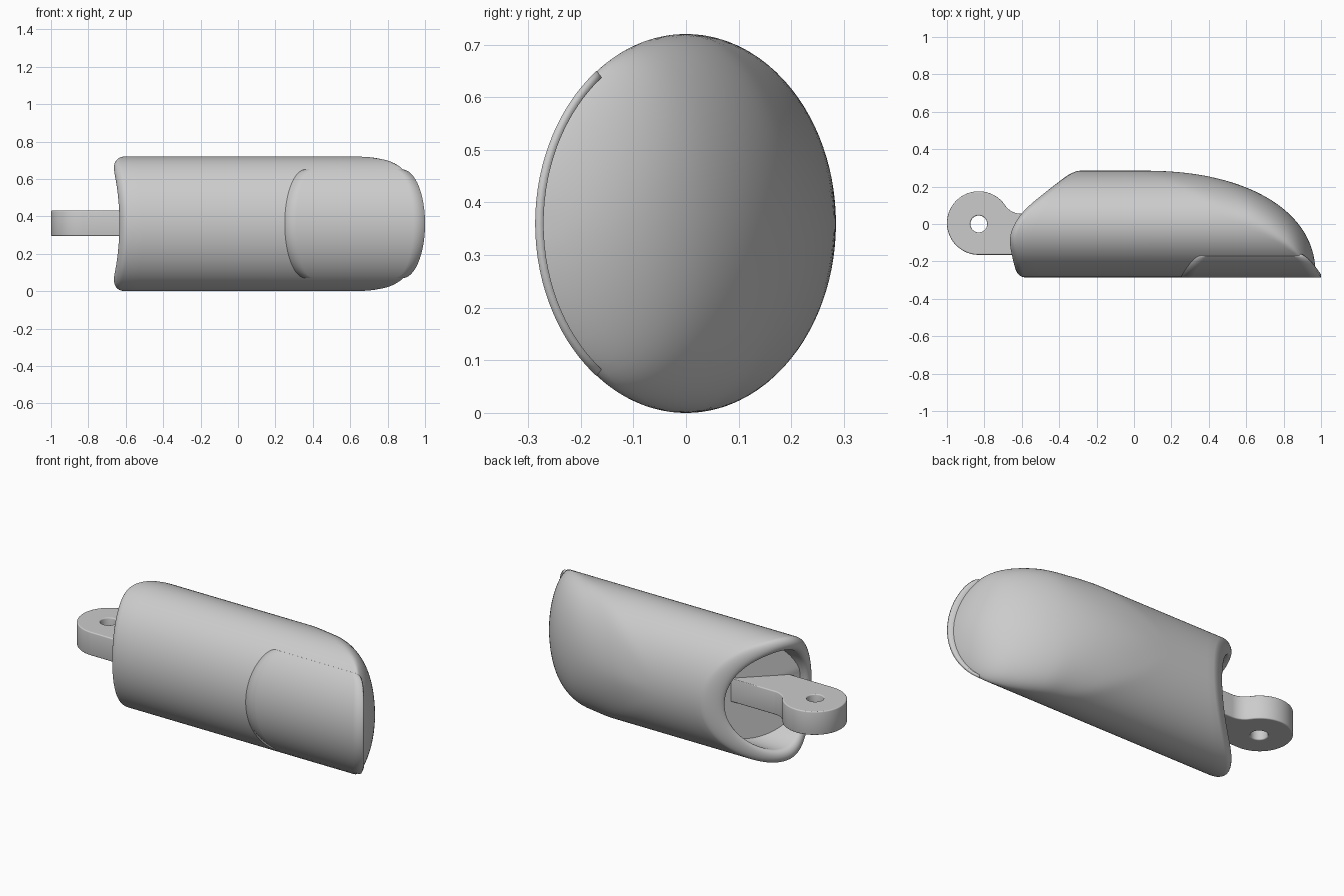
import bpy, bmesh, math
from mathutils import Vector

if "Cube" in bpy.data.objects:
    bpy.data.objects.remove(bpy.data.objects["Cube"], do_unlink=True)

B, A, ZC = 0.285, 0.36, 0.36      # half depth, half height, centre height
HALF = 48                         # segments per half section

grey = bpy.data.materials.new("plain_grey")
grey.use_nodes = True
grey.diffuse_color = (0.6, 0.6, 0.6, 1)
grey.node_tree.nodes["Principled BSDF"].inputs["Base Color"].default_value = (0.6, 0.6, 0.6, 1)


def smooth_curve(pts):
    """Smooth function through a few (input, output) points."""
    n = len(pts)
    slope = []
    for i in range(n):
        a, b = pts[max(i - 1, 0)], pts[min(i + 1, n - 1)]
        slope.append((b[1] - a[1]) / (b[0] - a[0]))

    def f(x):
        x = min(max(x, pts[0][0]), pts[-1][0])
        i = max(k for k in range(n - 1) if pts[k][0] <= x)
        (x0, y0), (x1, y1) = pts[i], pts[i + 1]
        w = x1 - x0
        u = (x - x0) / w
        return (y0 * (1 + 2 * u) * (1 - u) ** 2 + slope[i] * w * u * (1 - u) ** 2
                + y1 * u * u * (3 - 2 * u) + slope[i + 1] * w * u * u * (u - 1))
    return f


# Slanted base edge, and the line where the pad leaves the straight tube
base_edge = smooth_curve([(-0.285, -0.62), (-0.2, -0.645), (-0.1, -0.663), (-0.03, -0.652),
                          (0.05, -0.605), (0.12, -0.535), (0.285, -0.325)])
seam = smooth_curve([(0.05, 0.285), (0.22, 0.215), (0.33, 0.155), (0.43, 0.085), (0.52, 0.03),
                     (0.66, -0.02), (0.78, -0.085), (0.87, -0.155), (0.97, -0.284)])
X0, X1 = 0.05, 0.97


def pad_top(x):
    u = min((x - X0) / (X1 - X0), 1)
    return -0.27 + 0.555 * (1 - u ** 2.2) ** (1 / 2.2)


def resample(pts, n):
    """Even spacing along a polyline."""
    d = [0]
    for p, q in zip(pts, pts[1:]):
        d.append(d[-1] + (q - p).length)
    out, k = [], 0
    for i in range(n + 1):
        t = d[-1] * i / n
        while k < len(pts) - 2 and d[k + 1] < t:
            k += 1
        out.append(pts[k].lerp(pts[k + 1], (t - d[k]) / max(d[k + 1] - d[k], 1e-9)))
    return out


def section(x):
    """Closed (y, z) loop: tube wall in front, rounded pad behind."""
    if x <= X0:
        half = [Vector((-B * math.cos(math.pi * i / 200), A * math.sin(math.pi * i / 200)))
                for i in range(201)]
    else:
        t = pad_top(x)
        s = min(seam(x), t - 0.002)
        end = math.acos(-s / B)
        half = [Vector((-B * math.cos(end * i / 150), A * math.sin(end * i / 150)))
                for i in range(151)]
        p0, p3 = half[-1], Vector((t, 0))
        zq = (1 - s * t / B ** 2) * A ** 2 / p0.y if s > 0 else p0.y
        q = Vector((t, zq))
        p1, p2 = p0.lerp(q, 0.55), p3.lerp(q, 0.55)
        for i in range(1, 101):
            u = i / 100
            half.append(p0 * (1 - u) ** 3 + p1 * 3 * u * (1 - u) ** 2
                        + p2 * 3 * u * u * (1 - u) + p3 * u ** 3)
    half = resample(half, HALF)
    return half + [Vector((p.x, -p.y)) for p in half[-2:0:-1]]


def finish(obj, angle):
    obj.data.materials.clear()
    obj.data.materials.append(grey)
    bpy.ops.object.select_all(action='DESELECT')
    obj.select_set(True)
    bpy.context.view_layer.objects.active = obj
    bpy.ops.object.shade_smooth_by_angle(angle=math.radians(angle))


def mesh_object(name, bm):
    bmesh.ops.recalc_face_normals(bm, faces=bm.faces)
    me = bpy.data.meshes.new(name)
    bm.to_mesh(me)
    bm.free()
    obj = bpy.data.objects.new(name, me)
    bpy.context.collection.objects.link(obj)
    return obj


# Finger body: socket floor, socket wall, rounded rim, tube, pad, tip
tube = section(X0)
rings = []


def socket_ring(inset, rise, to_floor=0.0):
    ring = []
    for p in tube:
        y, z = p.x * (1 - inset / B), p.y * (1 - inset / A)
        x = base_edge(y) + rise
        floor = max(-0.385 + 1.05 * y, x + 0.02)
        ring.append(Vector((x + (floor - x) * to_floor, y, z + ZC)))
    rings.append(ring)


R, WALL = 0.035, 0.075
socket_ring(WALL, R, 1)
for i in range(13):
    phi = math.pi * i / 12
    socket_ring(WALL * (1 + math.cos(phi)) / 2, R * (1 - math.sin(phi)))
start = rings[-1]
for k in range(1, 9):
    rings.append([v.lerp(Vector((X0, v.y, v.z)), k / 8) for v in start])
for k in range(1, 41):
    x = X0 + (X1 - X0) * math.sin(math.pi / 2 * k / 40)
    rings.append([Vector((x, p.x, p.y + ZC)) for p in section(x)])

bm = bmesh.new()
loops = [[bm.verts.new(v) for v in r] for r in rings]
n = len(tube)
for a, b in zip(loops, loops[1:]):
    for i in range(n):
        j = (i + 1) % n
        bm.faces.new((a[i], a[j], b[j], b[i]))
for loop in (loops[0], loops[-1]):
    mid = bm.verts.new(sum((v.co for v in loop), Vector()) / n)
    for i in range(n):
        bm.faces.new((loop[i], loop[(i + 1) % n], mid))
finish(mesh_object("finger_body", bm), 40)

# Fingernail: thin curved plate with rounded ends, overhanging the tip
bm = bmesh.new()
H, ROWS, COLS = 0.29, 40, 12
grid = []
for i in range(ROWS + 1):
    a = math.pi * (i / ROWS - 0.5)
    z, c = H * math.sin(a), math.cos(a)
    y = -B * 1.006 * math.sqrt(1 - (z / A) ** 2)
    x0, x1 = 0.36 - 0.11 * c, 0.88 + 0.12 * c
    grid.append([bm.verts.new((x0 + (x1 - x0) * j / COLS, y, z + ZC)) for j in range(COLS + 1)])
for a, b in zip(grid, grid[1:]):
    for j in range(COLS):
        bm.faces.new((a[j], a[j + 1], b[j + 1], b[j]))
nail = mesh_object("fingernail", bm)
if nail.data.polygons[0].normal.y > 0:
    nail.data.flip_normals()
solid = nail.modifiers.new("thickness", 'SOLIDIFY')
solid.thickness = 0.016
solid.offset = -1
finish(nail, 35)

# Hinge tab: round eye blending into a straight bar
EX, EY, ER, SIDE, FR = -0.83, 0.005, 0.17, 0.055, 0.1
dy = SIDE + FR - EY
fx = EX + math.sqrt((ER + FR) ** 2 - dy ** 2)
turn = math.atan2(dy, fx - EX)


def arc(cx, cy, r, a0, a1, count):
    return [(cx + r * math.cos(a0 + (a1 - a0) * i / count),
             cy + r * math.sin(a0 + (a1 - a0) * i / count)) for i in range(count + 1)]


outline = arc(EX, EY, ER, 1.5 * math.pi, turn, 40)
outline += arc(fx, SIDE + FR, FR, math.pi + turn, 1.5 * math.pi, 10)[1:]
outline += [(-0.27, SIDE), (-0.5, EY - ER)]
eye = arc(EX, 0, 0.045, 0, 2 * math.pi, 32)[:-1]

cu = bpy.data.curves.new("hinge_tab", 'CURVE')
cu.dimensions = '2D'
cu.fill_mode = 'BOTH'
for pts in (outline, eye):
    sp = cu.splines.new('POLY')
    sp.points.add(len(pts) - 1)
    for p, (x, y) in zip(sp.points, pts):
        p.co = (x, y, 0, 1)
    sp.use_cyclic_u = True
cu.extrude = 0.062
cu.bevel_depth = 0.006
cu.bevel_resolution = 2
cu.offset = -0.006
tab = bpy.data.objects.new("hinge_tab", cu)
tab.location.z = ZC + 0.003
bpy.context.collection.objects.link(tab)
bpy.ops.object.select_all(action='DESELECT')
tab.select_set(True)
bpy.context.view_layer.objects.active = tab
bpy.ops.object.convert(target='MESH')
finish(bpy.context.view_layer.objects.active, 35)
